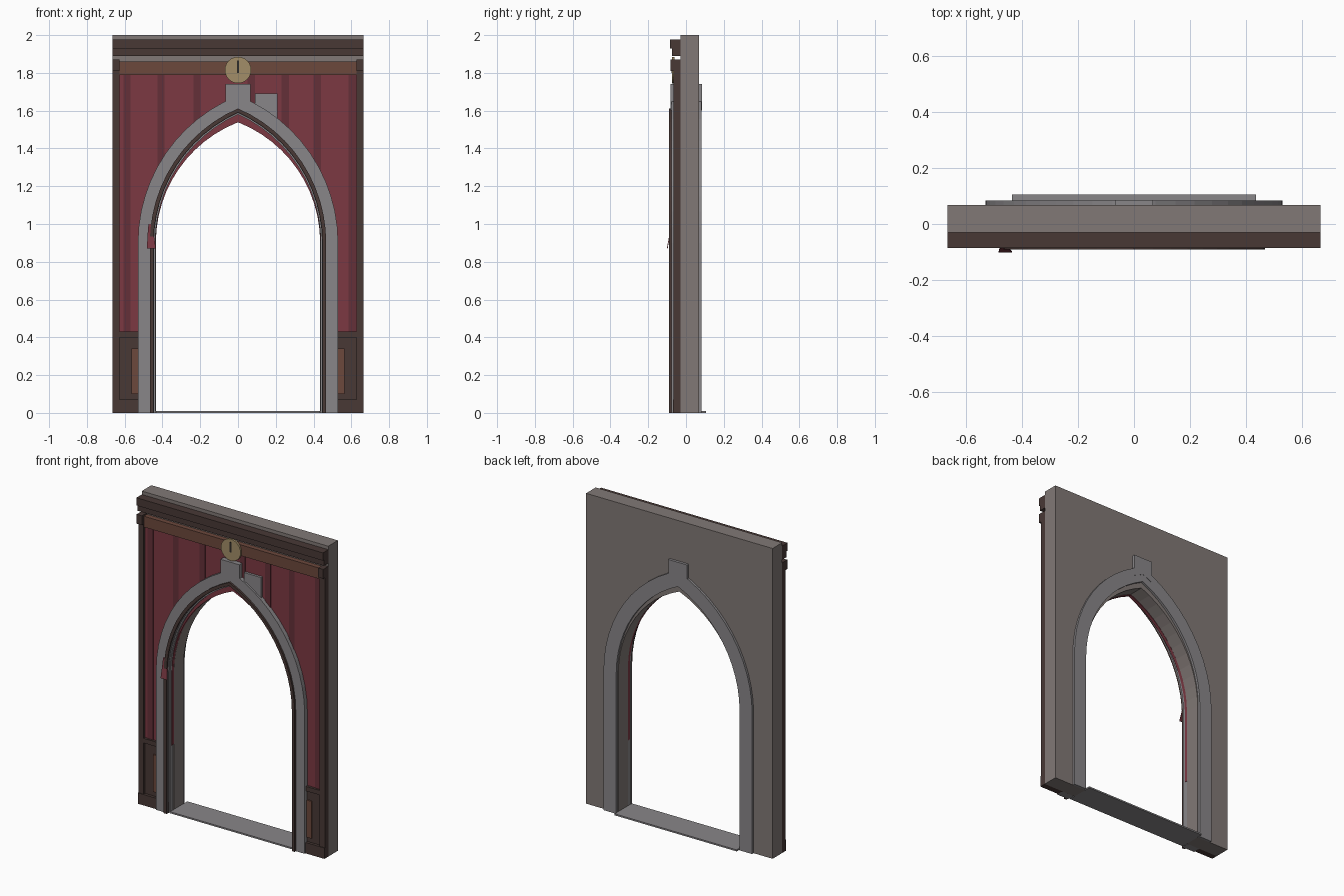
import bpy, bmesh, math

if "Cube" in bpy.data.objects:
    bpy.data.objects.remove(bpy.data.objects["Cube"])

def mat(name, r, g, b):
    m = bpy.data.materials.new(name)
    m.diffuse_color = (r, g, b, 1)
    m.use_nodes = True
    m.node_tree.nodes["Principled BSDF"].inputs["Base Color"].default_value = m.diffuse_color
    return m

WALL = mat("wall_stone", .22, .19, .18)
STONE = mat("trim_stone", .25, .24, .25)
DARK = mat("dark_wood", .065, .04, .036)
BROWN = mat("brown_wood", .15, .065, .045)
RED = mat("red_cloth", .20, .04, .055)
DEEP = mat("deep_red", .13, .03, .04)
GOLD = mat("brass", .36, .27, .14)
BLACK = mat("slot_dark", .03, .025, .02)

def mesh_object(name, bm, m):
    bmesh.ops.recalc_face_normals(bm, faces=bm.faces)
    me = bpy.data.meshes.new(name)
    bm.to_mesh(me)
    bm.free()
    ob = bpy.data.objects.new(name, me)
    bpy.context.collection.objects.link(ob)
    me.materials.append(m)
    return ob

def prism(name, pts, y0, y1, m):
    """Extrude an x/z outline from y0 to y1."""
    bm = bmesh.new()
    f = bm.faces.new([bm.verts.new((x, y0, z)) for x, z in pts])
    ext = bmesh.ops.extrude_face_region(bm, geom=[f])["geom"]
    bmesh.ops.translate(bm, vec=(0, y1 - y0, 0),
                        verts=[v for v in ext if isinstance(v, bmesh.types.BMVert)])
    return mesh_object(name, bm, m)

def box(name, x0, x1, y0, y1, z0, z1, m):
    return prism(name, [(x0, z0), (x1, z0), (x1, z1), (x0, z1)], y0, y1, m)

SPRING = 0.9

def arch(hw, c, z0=0.0, n=12):
    """Pointed arch line from left foot over the apex to right foot."""
    r = hw + c
    end = math.acos(c / r)
    left = [(-hw, z0)]
    for i in range(n + 1):
        a = end * i / n
        left.append((c - r * math.cos(a), SPRING + r * math.sin(a)))
    return left + [(-x, z) for x, z in reversed(left[:-1])]

def arch_ring(name, inner, outer, y0, y1, m, c=0.309):
    prism(name, arch(outer, c) + arch(inner, c)[::-1], y0, y1, m)

def arch_panel(name, w, z0, z1, hw, c, y0, y1, m):
    prism(name, [(-w, z0), (-w, z1), (w, z1), (w, z0)] + arch(hw, c, z0)[::-1], y0, y1, m)

# Wall with doorway, threshold
arch_panel("wall", .665, 0, 2.0, .435, .26, -.03, .068, WALL)
box("threshold", -.435, .435, -.07, .105, 0, .01, STONE)

# Red panelling with vertical stripes
arch_panel("red_panel", .63, .43, 1.79, .436, .25, -.05, -.03, RED)

def outer_arch_z(x):
    d = .78 ** 2 + .309 ** 2 - (abs(x) + .309) ** 2
    return SPRING + math.sqrt(d) - .05 if abs(x) < .5 and d > 0 else .43

for i, x in enumerate([-.587, -.407, -.217, .07, .25, .42, .605]):
    box(f"stripe_{i}", x - .019, x + .019, -.054, -.05, outer_arch_z(x), 1.79, DEEP)

# Stone surrounds and keystones on both faces
arch_ring("front_surround", .445, .53, -.078, -.03, STONE)
arch_ring("back_surround", .44, .53, .068, .083, STONE)
for side, y0, y1 in (("front", -.082, -.03), ("back", .068, .085)):
    prism(f"{side}_keystone", [(-.067, 1.60), (0, 1.63), (.067, 1.60), (.067, 1.74), (-.067, 1.74)],
          y0, y1, STONE)

# Dark mouldings inside the front surround
arch_ring("arch_bead", .447, .467, -.09, -.06, DARK)
arch_ring("arch_inner_bead", .438, .445, -.066, -.035, STONE)

# Lower panelling and side posts, both sides
for n, s in (("left", -1), ("right", 1)):
    box(f"{n}_wainscot", s * .445, s * .63, -.052, -.03, .07, .40, DARK)
    box(f"{n}_chair_rail", s * .445, s * .645, -.066, -.03, .40, .43, DARK)
    box(f"{n}_inset_panel", s * .46, s * .565, -.060, -.05, .10, .34, BROWN)
    box(f"{n}_plinth", s * .445, s * .665, -.07, -.03, 0, .07, DARK)
    box(f"{n}_post", s * .628, s * .665, -.066, -.03, .07, 1.87, DARK)

# Frieze and stepped cornice
box("frieze", -.63, .63, -.062, -.03, 1.79, 1.86, BROWN)
for n, s in (("left", -1), ("right", 1)):
    box(f"{n}_post_cap", s * .628, s * .665, -.082, -.03, 1.81, 1.87, DARK)
box("cornice_lower", -.665, .665, -.074, -.03, 1.89, 1.928, DARK)
box("cornice_upper", -.665, .665, -.085, -.03, 1.928, 1.978, DARK)

# Round brass badge with slot
disc = [(.07 * math.cos(a), 1.815 + .07 * math.sin(a))
        for a in (2 * math.pi * i / 24 for i in range(24))]
prism("badge", disc, -.074, -.06, GOLD)
box("badge_slot", -.006, .006, -.077, -.074, 1.80, 1.865, BLACK)

# Exposed stone patch
box("stone_patch", .09, .21, -.066, -.03, 1.53, 1.69, STONE)

# Torn cloth flap hanging at the left springing
bm = bmesh.new()
rows = [(-.474, -.450, -.086, 1.0), (-.479, -.445, -.089, .94), (-.482, -.435, -.101, .87)]
front = [[bm.verts.new((x, y + d, z)) for d in (0, .004) for x in (a, b)] for a, b, y, z in rows]
for p, q in zip(front, front[1:]):
    for i, j in ((0, 1), (1, 3), (3, 2), (2, 0)):
        bm.faces.new((p[i], p[j], q[j], q[i]))
for p in (front[0], front[-1]):
    bm.faces.new((p[0], p[1], p[3], p[2]))
mesh_object("torn_flap", bm, RED)
